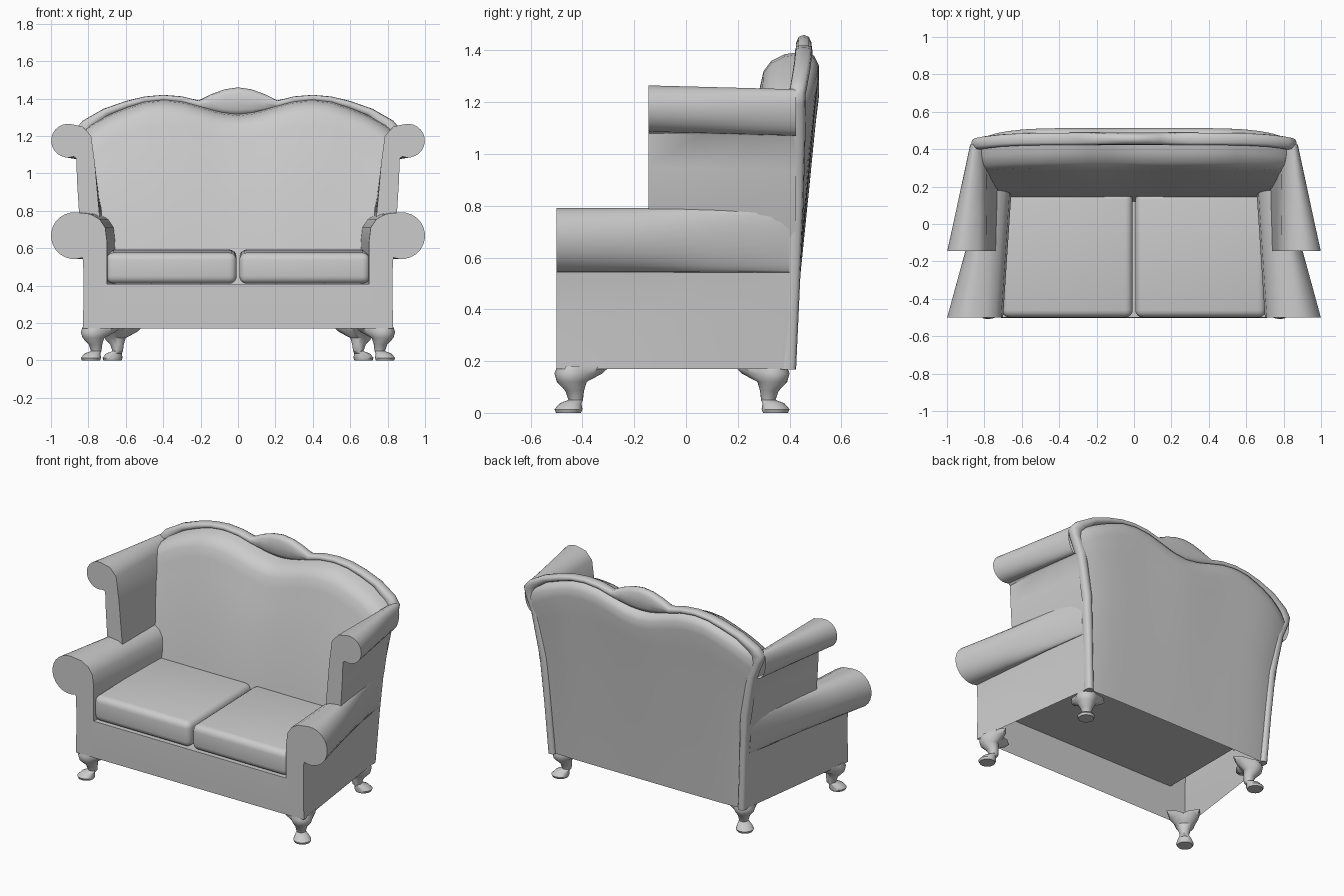
import bpy, bmesh
from math import cos, sin, pi, radians, copysign

if "Cube" in bpy.data.objects:
    bpy.data.objects.remove(bpy.data.objects["Cube"])


def finish(name, bm, mirror=False, angle=40):
    bmesh.ops.recalc_face_normals(bm, faces=bm.faces)
    me = bpy.data.meshes.new(name)
    bm.to_mesh(me)
    bm.free()
    ob = bpy.data.objects.new(name, me)
    bpy.context.collection.objects.link(ob)
    if mirror:
        mod = ob.modifiers.new("mirror", 'MIRROR')
        mod.use_mirror_merge = False
    bpy.ops.object.select_all(action='DESELECT')
    ob.select_set(True)
    bpy.context.view_layer.objects.active = ob
    bpy.ops.object.shade_smooth_by_angle(angle=radians(angle))
    return ob


def loft(bm, rings, closed=True, skip=(), cap_start=False, cap_end=False):
    vs = [[bm.verts.new(p) for p in r] for r in rings]
    n = len(vs[0])
    for a, b in zip(vs, vs[1:]):
        for i in range(n if closed else n - 1):
            if i not in skip:
                j = (i + 1) % n
                bm.faces.new((a[i], a[j], b[j], b[i]))
    if cap_start:
        bm.faces.new(vs[0])
    if cap_end:
        bm.faces.new(vs[-1])


def interp(table, t):
    for (a, p), (b, q) in zip(table, table[1:]):
        if t <= b:
            return p + (q - p) * max(0, t - a) / (b - a)
    return table[-1][1]


def arc(cx, cz, r, a0, a1, n=14):
    return [(cx + r * cos(radians(a0 + (a1 - a0) * i / n)),
             cz + r * sin(radians(a0 + (a1 - a0) * i / n))) for i in range(n + 1)]


# Lower arm: scroll profile that tapers towards the back, open underneath
prof = ([(.83, .17), (.825, .36), (.828, .53)] + arc(.875, .667, .125, -110, 95)
        + [(.79, .783), (.74, .755), (.71, .71), (.70, .63), (.70, .41), (.70, .17)])
rings = []
for y in (-.5, -.2, .1, .40):
    t = (y + .5) / .9
    ring = []
    for x, z in prof:
        if x > .8:
            wall = .83 - t * (.12 - .05 * max(0, z - .17) / .6)
            x = wall + (x - .83) * (1 - t)
        else:
            x -= .06 * t
        ring.append((x, y, z))
    rings.append(ring)
bm = bmesh.new()
loft(bm, rings, skip=(len(prof) - 1, len(prof) - 2), cap_start=True)
finish("lower_arm", bm, mirror=True)

# Wing: upper scroll on each side of the back
prof = ([(.80, .6), (.85, .79), (.86, .95), (.865, 1.08)] + arc(.909, 1.175, .09, -110, 100)
        + [(.83, 1.25), (.785, 1.2), (.765, 1.05), (.752, .9), (.742, .79), (.73, .6)])
rings = []
for t in (0, .35, .7, 1):
    y = -.145 + .57 * t
    rings.append([(x + t * (.70 + .08 * (z - .6) / .65 + (x - .74) * .4 - x), y, z - .015 * t)
                  for x, z in prof])
bm = bmesh.new()
loft(bm, rings, cap_start=True)
finish("wing", bm, mirror=True)

# Front rail and seat deck, open below
bm = bmesh.new()
loft(bm, [[(x, -.5, .17), (x, -.502, .3), (x, -.5, .41), (x, .3, .41)] for x in (-.71, 0, .71)],
     closed=False)
finish("front_rail_and_deck", bm)

# Seat cushions
bm = bmesh.new()
bmesh.ops.create_cube(bm, size=1)
for v in bm.verts:
    x, y, z = v.co
    v.co = (.356 + x * .698, -.165 + y * .67, .493 + z * .165 + (.018 if y > 0 and z > 0 else 0))
bmesh.ops.bevel(bm, geom=bm.edges[:], offset=.04, segments=4, profile=.5, affect='EDGES')
finish("seat_cushion", bm, mirror=True)

# Back: serpentine top line and flaring width shared by both faces
ARCH = [(0, 1.318), (.1, 1.33), (.2, 1.36), (.3, 1.387), (.4, 1.397), (.5, 1.387),
        (.6, 1.355), (.7, 1.315), (.8, 1.26), (.87, 1.21)]
WIDTH = [(.17, .69), (.8, .73), (1.1, .79), (1.25, .83)]


def back_face(name, column, bend):
    rings = []
    for i in range(-20, 21):
        u = i / 20
        top = interp(ARCH, abs(u) * .84)
        ring = []
        for y, f, drop in column:
            z = top - drop if f == 1 else .17 + f * (top - .17)
            ring.append((u * interp(WIDTH, min(z, 1.25)), y - bend * abs(u) ** 6 * z / 1.2, z))
        rings.append(ring)
    bm = bmesh.new()
    loft(bm, rings, closed=False)
    finish(name, bm, angle=60)


back_face("back_cushion", [(.12, .2, 0), (.15, .38, 0), (.2, .6, 0), (.255, .8, 0), (.285, 1, .14),
                           (.30, 1, .075), (.33, 1, .035), (.38, 1, .01), (.45, 1, 0)], .02)
back_face("back_panel", [(.41, 0, 0), (.44, .3, 0), (.475, .6, 0), (.5, .82, 0), (.513, 1, .1),
                         (.513, 1, .05), (.495, 1, .015), (.45, 1, 0)], .055)

# Padded frame around the back: outer x, z and inner x, z from foot to crest
FRAME = [(.715, .168, .665, .168), (.735, .5, .685, .5), (.76, .8, .70, .8),
         (.815, 1.08, .75, 1.08), (.86, 1.19, .79, 1.17), (.87, 1.235, .79, 1.215),
         (.83, 1.282, .765, 1.25), (.72, 1.345, .69, 1.31), (.6, 1.387, .59, 1.347),
         (.5, 1.411, .5, 1.375), (.4, 1.42, .4, 1.385), (.3, 1.412, .3, 1.375),
         (.21, 1.39, .21, 1.35), (.14, 1.425, .14, 1.33), (.07, 1.45, .07, 1.315)]
full = FRAME + [(0, 1.46, 0, 1.31)] + [(-a, b, -c, d) for a, b, c, d in reversed(FRAME)]
rings = []
for ox, oz, ix, iz in full:
    yc = .40 + .055 * min(1, (oz - .17) / 1.1) - .025 * (abs(ox) / .87) ** 6
    ring = []
    for k in range(12):
        c, s = (copysign(abs(w) ** .75, w) for w in (cos(k * pi / 6), sin(k * pi / 6)))
        ring.append(((ox + ix) / 2 + (ox - ix) / 2 * c, yc + .033 * s,
                     (oz + iz) / 2 + (oz - iz) / 2 * c))
    rings.append(ring)
bm = bmesh.new()
loft(bm, rings, cap_start=True, cap_end=True)
finish("back_frame", bm, angle=60)

# Cabriole legs: z, offset from corner, radius, bracket spread
LEG = [(.18, .07, .06, 1.4), (.152, .066, .066, .8), (.12, .064, .055, .1), (.085, .078, .036, 0),
       (.05, .082, .028, 0), (.037, .062, .042, 0), (.014, .054, .054, 0), (0, .054, .048, 0)]


def leg(name, cx, cy, dy):
    rings = []
    for z, off, r, k in LEG:
        ring = []
        for i in range(16):
            c, s = cos(i * pi / 8), sin(i * pi / 8)
            q = r * (1 + k * (max(c, 0) ** 8 + max(s, 0) ** 8))
            ring.append((cx - off - q * c, cy + dy * (off + q * s), z))
        rings.append(ring)
    bm = bmesh.new()
    loft(bm, rings, cap_start=True, cap_end=True)
    finish(name, bm, mirror=True)


leg("front_leg", .84, -.508, 1)
leg("back_leg", .725, .40, -1)
